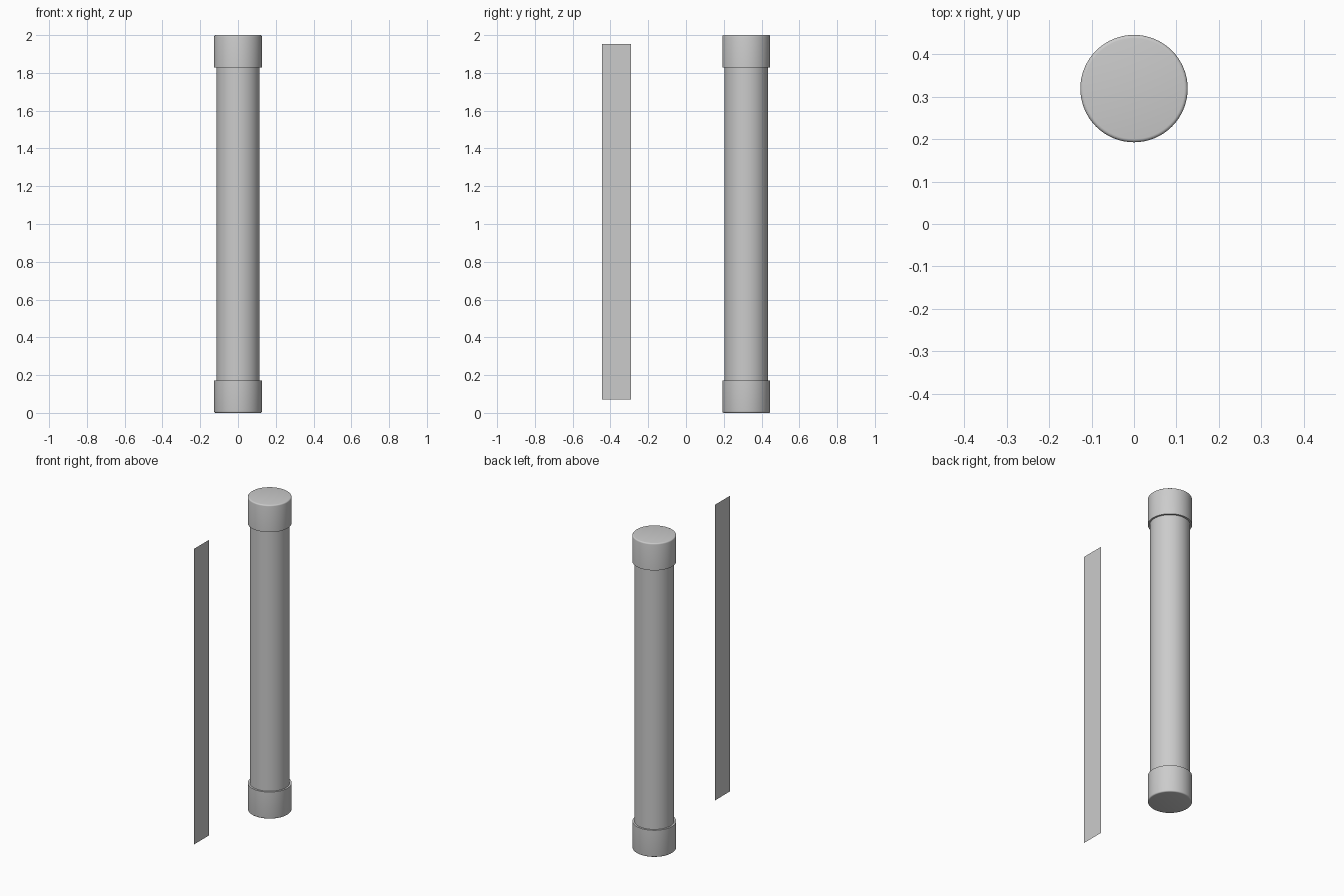
import bpy, bmesh, math
from mathutils import Matrix, Vector

if "Cube" in bpy.data.objects:
    bpy.data.objects.remove(bpy.data.objects["Cube"])

TUBE_Y = 0.319
SEGMENTS = 64


def lathe(name, profile):
    """Spin an (r, z) profile around the vertical tube axis."""
    bm = bmesh.new()
    verts = [bm.verts.new((r, 0, z)) for r, z in profile]
    edges = [bm.edges.new(pair) for pair in zip(verts, verts[1:])]
    bmesh.ops.spin(bm, geom=verts + edges, cent=(0, 0, 0), axis=(0, 0, 1),
                   angle=2 * math.pi, steps=SEGMENTS)
    bmesh.ops.remove_doubles(bm, verts=bm.verts, dist=1e-5)
    bmesh.ops.recalc_face_normals(bm, faces=bm.faces)
    return finish(name, bm, (0, TUBE_Y, 0))


def finish(name, bm, location):
    mesh = bpy.data.meshes.new(name)
    bm.to_mesh(mesh)
    bm.free()
    obj = bpy.data.objects.new(name, mesh)
    bpy.context.collection.objects.link(obj)
    obj.location = location
    bpy.ops.object.select_all(action='DESELECT')
    obj.select_set(True)
    bpy.context.view_layer.objects.active = obj
    bpy.ops.object.shade_smooth_by_angle(angle=math.radians(40))
    return obj


# Long tube, ends hidden inside the caps
lathe("tube", [(0.115, 0.1), (0.115, 1.9)])

# End caps with a softly rounded outer rim, mirrored top to bottom
R, F, H = 0.1265, 0.008, 0.172
rim = [(R - F + F * math.sin(a), F - F * math.cos(a))
       for a in (math.radians(22.5 * i) for i in range(5))]
cap = [(0, 0)] + rim + [(R, H), (0.115, H)]
lathe("bottom_cap", cap)
lathe("top_cap", [(r, 2.0 - z) for r, z in cap])

# Separate paper-thin strip standing in front of the tube
bm = bmesh.new()
corners = [(-0.445, 0.07), (-0.292, 0.07), (-0.292, 1.954), (-0.445, 1.954)]
bm.faces.new([bm.verts.new((0, y, z)) for y, z in corners])
finish("flat_strip", bm, (0, 0, 0))
